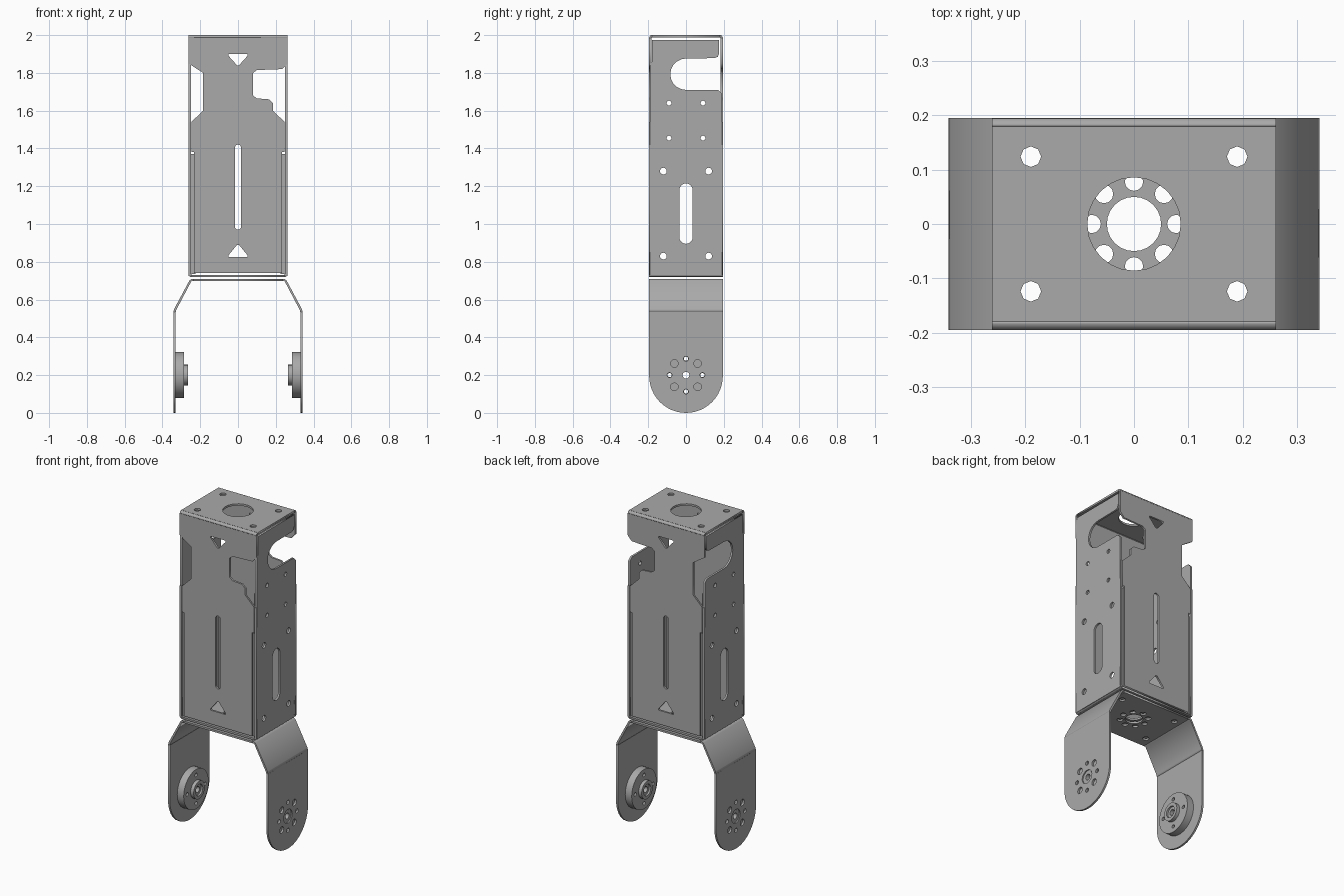
import bpy, bmesh
from math import pi, sin, cos
from mathutils import Matrix, Vector

if "Cube" in bpy.data.objects:
    bpy.data.objects.remove(bpy.data.objects["Cube"], do_unlink=True)

metal = bpy.data.materials.new("brushed grey")
metal.use_nodes = True
GREY = (0.4, 0.4, 0.4, 1)
metal.diffuse_color = GREY
metal.node_tree.nodes["Principled BSDF"].inputs["Base Color"].default_value = GREY

T = 0.012  # sheet thickness
AXES = {"xy": ((1, 0, 0), (0, 1, 0), (0, 0, 1)),
        "xz": ((1, 0, 0), (0, 0, 1), (0, -1, 0)),
        "yz": ((0, 1, 0), (0, 0, 1), (1, 0, 0))}


def arc(u, v, r, a0, a1, n=10):
    return [(u + r * cos(a0 + (a1 - a0) * i / n), v + r * sin(a0 + (a1 - a0) * i / n))
            for i in range(n + 1)]


def circle(u, v, r, n=12):
    return arc(u, v, r, 0, 2 * pi, n)[:-1]


def slot(r, low, high):
    return arc(0, high - r, r, 0, pi) + arc(0, low + r, r, pi, 2 * pi)


def mirror(points):
    return [(-u, v) for u, v in points]


def plate(name, plane, at, outline, holes=(), depth=T):
    """Flat sheet with holes, centred at distance `at` along the plane's normal."""
    curve = bpy.data.curves.new(name, "CURVE")
    curve.dimensions, curve.fill_mode, curve.extrude = "2D", "BOTH", depth / 2
    for loop in [outline, *holes]:
        spline = curve.splines.new("POLY")
        spline.points.add(len(loop) - 1)
        for p, (u, v) in zip(spline.points, loop):
            p.co = (u, v, 0, 1)
        spline.use_cyclic_u = True
    temp = bpy.data.objects.new(name + "_curve", curve)
    bpy.context.collection.objects.link(temp)
    graph = bpy.context.evaluated_depsgraph_get()
    mesh = bpy.data.meshes.new_from_object(temp.evaluated_get(graph))
    bpy.data.objects.remove(temp, do_unlink=True)
    x, y, z = (Vector(a) for a in AXES[plane])
    turn = Matrix((x, y, z)).transposed().to_4x4()
    shift = Vector([abs(c) for c in z]) * at
    mesh.transform(Matrix.Translation(shift) @ turn)
    bm = bmesh.new()
    bm.from_mesh(mesh)
    bmesh.ops.remove_doubles(bm, verts=bm.verts, dist=0.0001)
    bmesh.ops.recalc_face_normals(bm, faces=bm.faces)
    bm.to_mesh(mesh)
    bm.free()
    mesh.name = name
    mesh.materials.clear()
    mesh.materials.append(metal)
    obj = bpy.data.objects.new(name, mesh)
    bpy.context.collection.objects.link(obj)
    return obj


def rect(u0, u1, v0, v1):
    return [(u0, v0), (u1, v0), (u1, v1), (u0, v1)]


W, D = 0.262, 0.195  # half width and half depth of the housing
corner_holes = [circle(sx * 0.19, sy * 0.124, 0.019, 8) for sx in (-1, 1) for sy in (-1, 1)]

# Top cover: roof with a round opening, front and back sheets, rounded bends
plate("roof", "xy", 2 - T / 2, rect(-W, W, -0.18, 0.18),
      [circle(0, 0, 0.086, 24)] + corner_holes)
lower_right = [(0.232, 0.74), (0.232, 1.38), (0.247, 1.38), (0.247, 1.54)]
right_notch = [(0.185, 1.6), (0.185, 1.64), (0.165, 1.66), (0.1, 1.665), (0.08, 1.68),
               (0.08, 1.8), (0.1, 1.815), (0.235, 1.82), (W, 1.85), (W, 1.985)]
left_notch = [(-W, 1.985), (-W, 1.85), (-0.185, 1.8), (-0.185, 1.6)]
sheet = lower_right + right_notch + left_notch + mirror(lower_right)[::-1]
cutouts = [slot(0.017, 0.97, 1.42),
           [(-0.05, 1.9), (0.05, 1.9), (0.05, 1.89), (0.005, 1.84), (-0.005, 1.84), (-0.05, 1.89)],
           [(-0.05, 0.825), (0.05, 0.825), (0.05, 0.835), (0.005, 0.89), (-0.005, 0.89), (-0.05, 0.835)]]
for s, side in ((-1, "front"), (1, "back")):
    plate(side + "_sheet", "xz", s * (D - T / 2), sheet, cutouts)
    bend = arc(0.18, 1.985, 0.015, 0, pi / 2, 6) + [(0.18, 1.985)]
    plate(side + "_roof_bend", "yz", 0, bend if s > 0 else mirror(bend), depth=2 * W)

# Lower shell: side walls with an open slot near the top, floor, edge lips
wall = ([(-0.19, 0.725), (0.19, 0.725), (0.19, 1.69), (0.17, 1.71)]
        + arc(0, 1.793, 0.083, 1.5 * pi, 0.5 * pi)
        + [(0.15, 1.878), (0.168, 1.885), (0.176, 1.905), (0.176, 1.975), (-0.18, 1.975),
           (-0.18, 1.86), (-0.19, 1.85)])
wall_holes = [slot(0.035, 0.895, 1.215)]
for s in (-1, 1):
    wall_holes += [circle(s * 0.09, 1.64, 0.013), circle(s * 0.09, 1.455, 0.013),
                   circle(s * 0.12, 1.28, 0.018), circle(s * 0.12, 0.83, 0.018)]
ring_holes = [circle(0.078 * cos(i * pi / 4), 0.078 * sin(i * pi / 4), 0.017)
              for i in range(8)]
floor_holes = [circle(0, 0, 0.05, 24)] + ring_holes + corner_holes
plate("housing_floor", "xy", 0.725, rect(-0.25, 0.25, -D, D), floor_holes)
for s, side in ((-1, "left"), (1, "right")):
    plate(side + "_wall", "yz", s * (W - T / 2), wall, wall_holes)
    bend = arc(0.247, 0.734, 0.015, -pi / 2, 0, 6) + [(0.247, 0.734)]
    plate(side + "_floor_bend", "xz", 0, bend if s > 0 else mirror(bend), depth=2 * D)
    for f in (-1, 1):
        a, b = sorted((s * 0.225, s * W))
        plate(side + "_lip", "xz", f * 0.176, rect(a, b, 0.735, 1.37), depth=0.01)
        a, b = sorted((s * 0.25, s * W))
        plate(side + "_wall_edge", "xz", f * 0.192, rect(a, b, 0.73, 1.54), depth=0.006)

# Fork bracket: one bent strap per side, rounded legs, flat bridge
plate("fork_bridge", "xy", 0.703, rect(-0.235, 0.235, -D, D), floor_holes)
leg = ([(D, 0.535), (-D, 0.535)] + arc(0, D, D, pi, 2 * pi, 24))
spots = [(0.087 * cos(i * pi / 4), 0.2 + 0.087 * sin(i * pi / 4)) for i in range(8)]
leg_holes = [circle(0, 0.2, 0.042, 16)]
leg_holes += [circle(u, v, 0.02 if i % 2 else 0.013) for i, (u, v) in enumerate(spots)]
disc_holes = [circle(u, v, 0.011) for u, v in spots[::2]]
strap = [(0.23, 0.709), (0.245, 0.709), (0.256, 0.703), (0.338, 0.55), (0.342, 0.533),
         (0.33, 0.533), (0.327, 0.545), (0.247, 0.697), (0.23, 0.697)]
for s, side in ((-1, "left"), (1, "right")):
    plate(side + "_shoulder", "xz", 0, strap if s > 0 else mirror(strap), depth=2 * D)
    plate(side + "_leg", "yz", s * 0.336, leg, leg_holes)

    # Round servo horn on the inner face of the leg
    for name, x, depth, r, bore, holes in (("horn_disc", 0.308, 0.044, 0.122, 0.035, disc_holes),
                                           ("horn_hub", 0.3, 0.07, 0.055, 0.035, []),
                                           ("horn_core", 0.306, 0.06, 0.036, 0.018, [])):
        obj = plate(f"{side}_{name}", "yz", s * x, circle(0, 0.2, r, 40),
                    [circle(0, 0.2, bore, 16)] + holes, depth)
        bpy.ops.object.select_all(action="DESELECT")
        obj.select_set(True)
        bpy.context.view_layer.objects.active = obj
        bpy.ops.object.shade_smooth_by_angle(angle=0.6)
